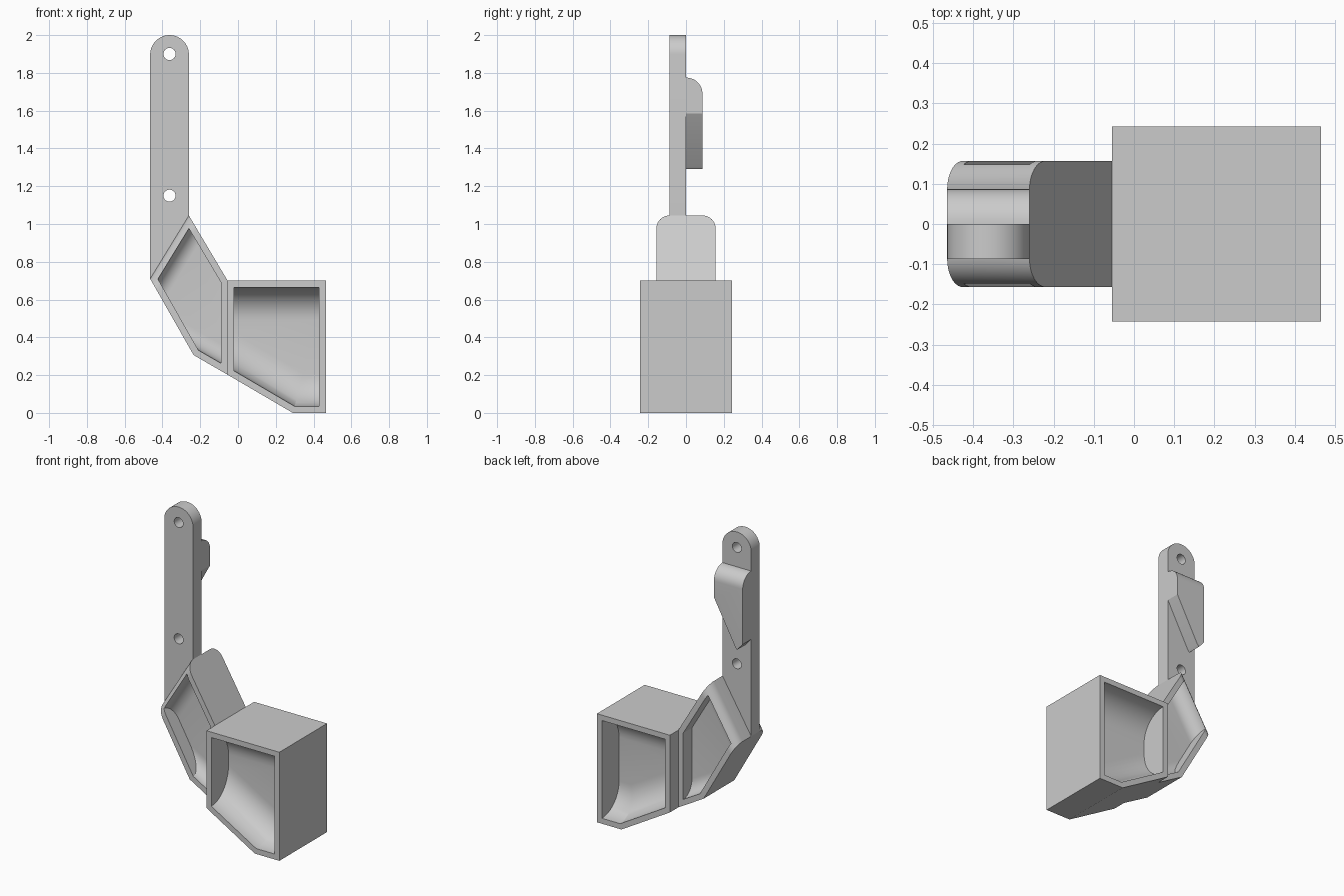
import bpy, bmesh, math
from mathutils import Vector

if "Cube" in bpy.data.objects:
    bpy.data.objects.remove(bpy.data.objects["Cube"])

grey = bpy.data.materials.new("plain grey")
grey.use_nodes = True
grey.diffuse_color = (0.6, 0.6, 0.6, 1)
grey.node_tree.nodes["Principled BSDF"].inputs["Base Color"].default_value = (0.6, 0.6, 0.6, 1)


def prism(name, points, y0, y1, rounded=(), radius=0.0, ends=(0, 1)):
    """Extrude an x-z outline from y0 to y1, rounding the numbered outline edges at the chosen ends."""
    bm = bmesh.new()
    rings = [[bm.verts.new((x, y, z)) for x, z in points] for y in (y0, y1)]
    n = len(points)
    for ring in rings:
        bm.faces.new(ring)
    for i in range(n):
        j = (i + 1) % n
        bm.faces.new((rings[0][i], rings[0][j], rings[1][j], rings[1][i]))
    bmesh.ops.recalc_face_normals(bm, faces=bm.faces[:])
    edges = [bm.edges.get((rings[e][i], rings[e][(i + 1) % n])) for e in ends for i in rounded]
    if edges:
        bmesh.ops.bevel(bm, geom=edges, offset=radius, segments=10, profile=0.5,
                        affect='EDGES', clamp_overlap=False)
    bmesh.ops.recalc_face_normals(bm, faces=bm.faces[:])
    mesh = bpy.data.meshes.new(name)
    bm.to_mesh(mesh)
    bm.free()
    mesh.materials.append(grey)
    obj = bpy.data.objects.new(name, mesh)
    bpy.context.collection.objects.link(obj)
    return obj


def select(obj):
    bpy.ops.object.select_all(action='DESELECT')
    obj.select_set(True)
    bpy.context.view_layer.objects.active = obj


def cut(target, cutter):
    cutter.hide_render = True
    mod = target.modifiers.new("cut", 'BOOLEAN')
    mod.operation, mod.solver, mod.object = 'DIFFERENCE', 'EXACT', cutter
    select(target)
    bpy.ops.object.modifier_apply(modifier=mod.name)
    bpy.data.objects.remove(cutter)


def smooth(obj):
    select(obj)
    bpy.ops.object.shade_smooth_by_angle(angle=math.radians(25))


def circle(cx, cz, r, start, end, steps):
    angles = [math.radians(start + (end - start) * i / steps) for i in range(steps + 1)]
    return [(cx + r * math.cos(a), cz + r * math.sin(a)) for a in angles]


def inset(points, d):
    """Move every side of a convex counter-clockwise outline inwards by d."""
    result = []
    for i, p in enumerate(points):
        p = Vector(p)
        a = (p - Vector(points[i - 1])).normalized()
        b = (Vector(points[(i + 1) % len(points)]) - p).normalized()
        na, nb = Vector((-a.y, a.x)), Vector((-b.y, b.x))
        result.append(tuple(p + (na + nb) * d / (1 + na.dot(nb))))
    return result


def pockets(target, outline, half, rounded):
    """Hollow both faces, leaving a central web with coved edges."""
    web, rim = 0.068, 0.035
    for side in (-1, 1):
        cove = half - web
        cut(target, prism("pocket_cutter", inset(outline, rim), side * web,
                          side * (half + 0.1), rounded, cove - 0.002, ends=(0,)))


LEFT, RIGHT, MID = -0.465, -0.26, -0.3625
JOINT = -0.055

# Mounting strip with a round top and two screw holes
strip = prism("mounting_strip",
              [(LEFT, 0.71), (RIGHT, 1.045)] + circle(MID, 1.8975, 0.1025, 0, 180, 32),
              -0.087, 0)
for z in (1.15, 1.9):
    cut(strip, prism("hole_cutter", circle(MID, z, 0.032, 0, 345, 23), -0.2, 0.1))
smooth(strip)

# Wedge-shaped catch on the back of the strip
catch = prism("back_catch",
              [(LEFT, 1.335), (-0.425, 1.29), (-0.412, 1.305), (RIGHT, 1.585),
               (RIGHT, 1.775), (LEFT, 1.775)],
              0, 0.087, rounded=(4,), radius=0.085, ends=(1,))
smooth(catch)

# Angled arm with rounded shoulders and a pocket on each face
arm_outline = [(LEFT, 0.71), (-0.235, 0.306), (JOINT, 0.202), (JOINT, 0.70), (RIGHT, 1.045)]
arm = prism("angled_arm", arm_outline, -0.157, 0.157, rounded=(4,), radius=0.07)
pockets(arm, arm_outline, 0.157, rounded=(1, 4))
smooth(arm)

# Wide end block with deep coved pockets
block_outline = [(JOINT, 0.202), (0.29, 0), (0.465, 0), (0.465, 0.70), (JOINT, 0.70)]
block = prism("end_block", block_outline, -0.243, 0.243)
pockets(block, block_outline, 0.243, rounded=(0, 1, 3))
smooth(block)
